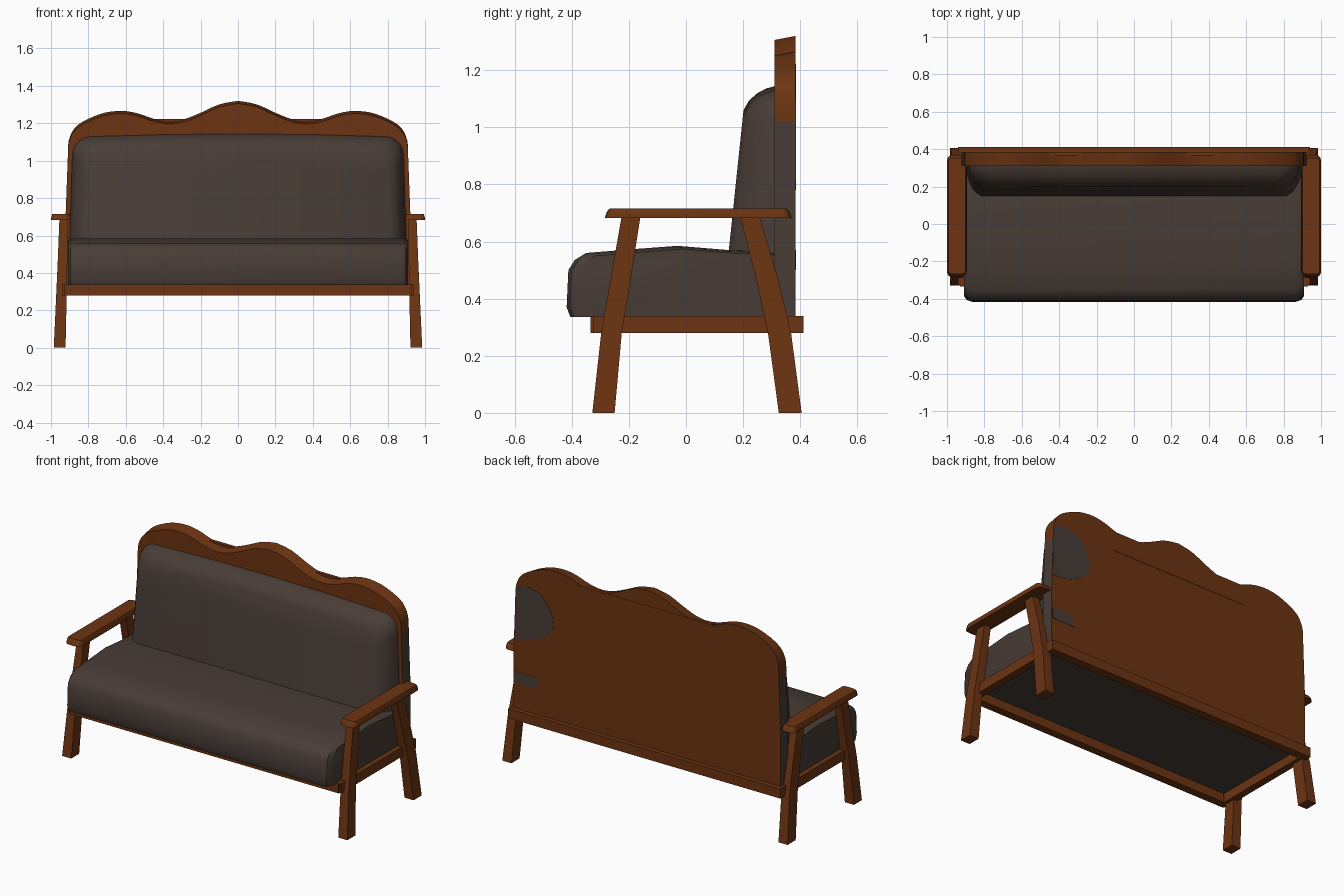
import bpy, bmesh, math
from mathutils import Vector

if "Cube" in bpy.data.objects:
    bpy.data.objects.remove(bpy.data.objects["Cube"])


def material(name, rgb):
    m = bpy.data.materials.new(name)
    m.diffuse_color = (*rgb, 1)
    m.use_nodes = True
    m.node_tree.nodes["Principled BSDF"].inputs["Base Color"].default_value = m.diffuse_color
    return m


WOOD = material("reddish brown wood", (0.150, 0.034, 0.006))
CLOTH = material("dark grey brown cloth", (0.066, 0.046, 0.037))


def loft(name, loops, mats, smooth=35):
    """Join closed rings of points into a capped solid."""
    bm = bmesh.new()
    rings = [[bm.verts.new(p) for p in ring] for ring in loops]
    for a, b in zip(rings, rings[1:]):
        for i in range(len(a)):
            j = (i + 1) % len(a)
            bm.faces.new((a[i], a[j], b[j], b[i]))
    bm.faces.new(rings[0])
    bm.faces.new(rings[-1])
    bmesh.ops.recalc_face_normals(bm, faces=bm.faces)
    me = bpy.data.meshes.new(name)
    bm.to_mesh(me)
    bm.free()
    for m in mats:
        me.materials.append(m)
    ob = bpy.data.objects.new(name, me)
    bpy.context.collection.objects.link(ob)
    bpy.ops.object.select_all(action='DESELECT')
    bpy.context.view_layer.objects.active = ob
    ob.select_set(True)
    if smooth:
        bpy.ops.object.shade_smooth_by_angle(angle=math.radians(smooth))
    return ob


def box(name, x0, x1, y0, y1, z0, z1, mat):
    ring = [(x0, y0), (x1, y0), (x1, y1), (x0, y1)]
    return loft(name, [[(x, y, z) for x, y in ring] for z in (z0, z1)], [mat], 0)


def spline(pts, n=3):
    """Catmull-Rom curve through 2D points."""
    p = [Vector(q) for q in pts]
    p = [p[0]] + p + [p[-1]]
    out = []
    for a, b, c, d in zip(p, p[1:], p[2:], p[3:]):
        for k in range(n):
            t = k / n
            out.append(0.5 * (2 * b + (c - a) * t + (2 * a - 5 * b + 4 * c - d) * t * t
                              + (3 * b - a - 3 * c + d) * t ** 3))
    return [(v.x, v.y) for v in out + [p[-1]]]


# Seat cushion: side profile carried across, pulled in at both ends
seat = [(0.37, 0.336), (-0.405, 0.336), (-0.418, 0.37), (-0.412, 0.50), (-0.39, 0.535),
        (-0.35, 0.56), (-0.19, 0.573), (-0.03, 0.585), (0.15, 0.57), (0.37, 0.56)]
ends = [(0.91, 0.955), (0.895, 0.985), (0.86, 1.0)]
stations = [(-x, s) for x, s in ends] + [(x, s) for x, s in reversed(ends)]
loft("seat_cushion", [[(x, 0.37 + (y - 0.37) * s, 0.336 + (z - 0.336) * s)
                       for y, z in seat] for x, s in stations], [CLOTH])


# Back cushion: rounded outline stepping forward to a leaning front face
def back_ring(t, inset):
    half = [(0.905 - inset, 0.45), (0.887 - inset, 1.02 - inset)]
    cx, cz, r = 0.787 - inset, 1.03 - inset, 0.10
    half += [(cx + r * math.cos(a), cz + r * math.sin(a))
             for a in [math.radians(q) for q in (15, 32, 50, 68, 86)]]
    half += [(0.4, 1.141 - inset)]
    full = half + [(0, 1.145 - inset)] + [(-x, z) for x, z in reversed(half)]
    return [(x, 0.315 + (0.15 + (z - 0.57) * 0.105 - 0.315) * t, z) for x, z in full]


loft("back_cushion", [back_ring(t, i) for t, i in
                      ((-0.2, 0), (0, 0), (0.3, 0.008), (0.6, 0.025), (0.85, 0.05), (1, 0.085))],
     [CLOTH])

# Back panel with a three-hump crest, upholstered along its lower sides
crest = spline([(0.91, 1.02), (0.905, 1.10), (0.87, 1.165), (0.80, 1.21), (0.71, 1.243),
                (0.62, 1.252), (0.54, 1.24), (0.45, 1.21), (0.37, 1.197), (0.29, 1.207),
                (0.20, 1.242), (0.10, 1.287), (0, 1.306)])
half = [(0.922, 0.336), (0.922, 0.70)] + crest
full = half + [(-x, z) for x, z in reversed(half[:-1])]


def rise(z):
    return 0.014 * min(1, max(0, (z - 1.02) / 0.15))


panel = loft("back_panel", [[(x, 0.31, z) for x, z in full],
                            [(x, 0.384, z + rise(z)) for x, z in full]], [WOOD, CLOTH])
for f in panel.data.polygons:
    if abs(f.normal.x) > 0.9 and f.center.z < 1.02:
        f.material_index = 1

# Straight bar behind the crest
box("crest_bar", -0.48, 0.48, 0.365, 0.386, 1.10, 1.222, WOOD)

# Cloth showing through the rear of the panel
patch = spline([(0.908, 1.09), (0.83, 1.12), (0.73, 1.09), (0.66, 1.00), (0.65, 0.90),
                (0.72, 0.83), (0.81, 0.79), (0.913, 0.78)])
loft("rear_cloth_patch", [[(x, y, z) for x, z in patch] for y in (0.381, 0.386)], [CLOTH], 0)
box("small_rear_cloth_patch", 0.76, 0.915, 0.381, 0.386, 0.50, 0.57, CLOTH)

# Base rails
box("front_rail", -0.93, 0.93, -0.335, -0.285, 0.28, 0.34, WOOD)
box("back_rail", -0.94, 0.94, 0.36, 0.412, 0.28, 0.34, WOOD)

# Legs: height, front edge, back edge, inner edge, outer edge
front_leg = [(0, -0.328, -0.25, 0.922, 0.985), (0.28, -0.297, -0.225, 0.916, 0.972),
             (0.48, -0.262, -0.192, 0.912, 0.963), (0.685, -0.226, -0.16, 0.908, 0.955)]
rear_leg = [(0, 0.325, 0.405, 0.922, 0.985), (0.28, 0.287, 0.368, 0.916, 0.972),
            (0.48, 0.243, 0.32, 0.912, 0.963), (0.685, 0.19, 0.258, 0.908, 0.955)]

# Arm outline with rounded ends
arm = []
for cy, sy in ((0.335, 1), (-0.25, -1)):
    for k in range(9):
        a = math.pi * k / 8
        c, s = math.cos(a), math.sin(a)
        arm.append((0.053 * sy * math.copysign(abs(c) ** 0.6, c), cy, 0.035 * sy * s ** 0.7 if s > 1e-6 else 0))

for side, sx in (("right", 1), ("left", -1)):
    for name, rows in (("front_leg", front_leg), ("rear_leg", rear_leg)):
        loft(f"{name}_{side}", [[(sx * i, f, z), (sx * o, f, z), (sx * o, b, z), (sx * i, b, z)]
                                for z, f, b, i, o in rows], [WOOD], 20)
    x0, x1 = sorted((sx * 0.895, sx * 0.94))
    box(f"side_rail_{side}", x0, x1, -0.325, 0.40, 0.28, 0.34, WOOD)
    loft(f"armrest_{side}",
         [[(sx * (0.947 + x * s), cy + e * g, z) for x, cy, e in arm]
          for z, s, g in ((0.682, 1, 1), (0.703, 0.96, 0.8), (0.716, 0.86, 0.5))], [WOOD], 40)
